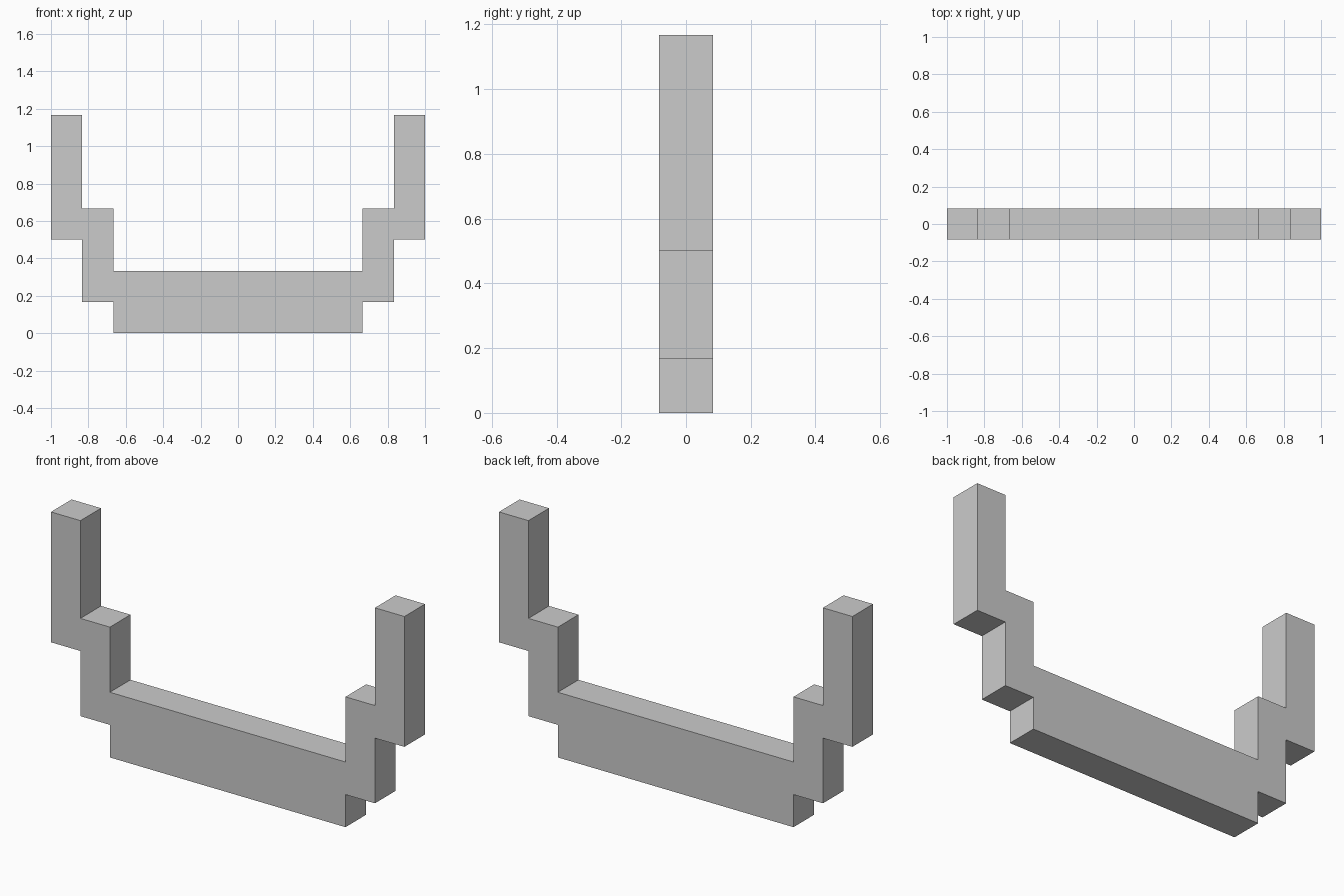
import bpy
import bmesh

cube = bpy.data.objects.get("Cube")
if cube:
    bpy.data.objects.remove(cube, do_unlink=True)

U = 1 / 6  # every step is a whole number of these units

grey = bpy.data.materials.new("light grey")
grey.use_nodes = True
colour = (0.6, 0.6, 0.6, 1)
grey.diffuse_color = colour
grey.node_tree.nodes["Principled BSDF"].inputs["Base Color"].default_value = colour

# Right half of the stepped outline (x, z), from bottom middle to top middle
half = [(4, 0), (4, 1), (5, 1), (5, 3), (6, 3), (6, 7),
        (5, 7), (5, 4), (4, 4), (4, 2)]
outline = half + [(-x, z) for x, z in reversed(half)]

# Extrude the mirrored outline from front to back
bm = bmesh.new()
face = bm.faces.new([bm.verts.new((x * U, -U / 2, z * U)) for x, z in outline])
extruded = bmesh.ops.extrude_face_region(bm, geom=[face], use_keep_orig=True)
moved = [v for v in extruded["geom"] if isinstance(v, bmesh.types.BMVert)]
bmesh.ops.translate(bm, verts=moved, vec=(0, U, 0))
bmesh.ops.recalc_face_normals(bm, faces=bm.faces)

mesh = bpy.data.meshes.new("stepped_bracket")
bm.to_mesh(mesh)
bm.free()
mesh.materials.append(grey)
bracket = bpy.data.objects.new("stepped_bracket", mesh)
bpy.context.collection.objects.link(bracket)
